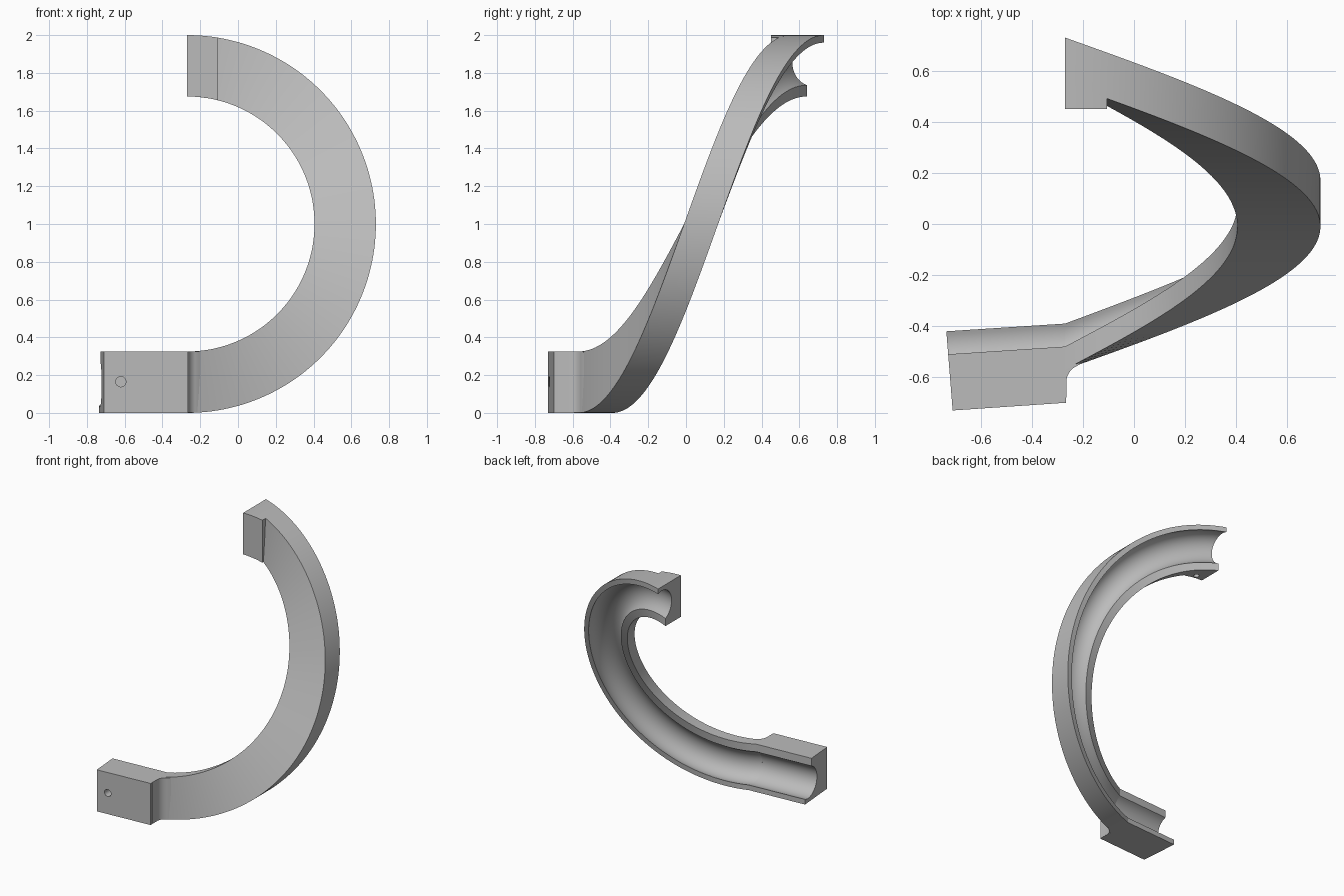
import bpy, bmesh, math
from mathutils import Matrix

if "Cube" in bpy.data.objects:
    bpy.data.objects.remove(bpy.data.objects["Cube"], do_unlink=True)

AX, AZ = -0.27, 1.0            # helix axis, running along y
R_OUT, R_IN = 1.0, 0.675
START, RISE = -0.39, 1.12      # outer lip at the bottom, climb over the half turn
WALL, STEP = 0.18, 0.09        # chute thickness, inner lip set-back
SLANT = 0.065                  # slope of the straight block

grey = bpy.data.materials.new("light grey")
grey.use_nodes = True
grey.diffuse_color = (0.5, 0.5, 0.5, 1)
grey.node_tree.nodes["Principled BSDF"].inputs["Base Color"].default_value = grey.diffuse_color


def loft(name, rings):
    """Skin a list of closed rings and cap both ends."""
    bm = bmesh.new()
    rows = [[bm.verts.new(p) for p in ring] for ring in rings]
    n = len(rows[0])
    for a, b in zip(rows, rows[1:]):
        for i in range(n):
            j = (i + 1) % n
            bm.faces.new((a[i], a[j], b[j], b[i]))
    bm.faces.new(rows[0])
    bm.faces.new(rows[-1][::-1])
    bmesh.ops.recalc_face_normals(bm, faces=bm.faces)
    mesh = bpy.data.meshes.new(name)
    bm.to_mesh(mesh)
    bm.free()
    obj = bpy.data.objects.new(name, mesh)
    bpy.context.collection.objects.link(obj)
    mesh.materials.append(grey)
    return obj


def section(depth):
    """(radius, y offset) outline with a round groove between two lips."""
    a, b = (0.96, 0.0), (0.735, -STEP)
    cr, cy = (a[0] + b[0]) / 2, (a[1] + b[1]) / 2
    rad = math.dist(a, b) / 2
    first = math.atan2(a[1] - cy, a[0] - cr)
    steps = 24
    groove = [(cr + rad * math.cos(first - math.pi * i / steps),
               cy + rad * math.sin(first - math.pi * i / steps)) for i in range(steps + 1)]
    return [(R_OUT, -depth), (R_OUT, 0)] + groove + [(R_IN, -STEP), (R_IN, -depth)]


def drill(obj, centre, radius, depth, rotation):
    """Cut a round blind hole."""
    bm = bmesh.new()
    bmesh.ops.create_cone(bm, cap_ends=True, segments=32, radius1=radius, radius2=radius,
                          depth=depth, matrix=Matrix.Translation(centre) @ rotation)
    mesh = bpy.data.meshes.new("hole_cutter")
    bm.to_mesh(mesh)
    bm.free()
    mesh.materials.append(grey)
    cutter = bpy.data.objects.new("hole_cutter", mesh)
    cutter.hide_render = True
    bpy.context.collection.objects.link(cutter)
    mod = obj.modifiers.new("hole", 'BOOLEAN')
    mod.object, mod.operation, mod.solver = cutter, 'DIFFERENCE', 'EXACT'
    bpy.context.view_layer.objects.active = obj
    bpy.ops.object.modifier_apply(modifier=mod.name)
    bpy.data.objects.remove(cutter, do_unlink=True)


# Half-turn helical chute
turns = 96
rings = []
for k in range(turns + 1):
    t = k / turns
    s, c = math.sin(math.pi * t), math.cos(math.pi * t)
    rings.append([(AX + r * s, START + RISE * t + off, AZ - r * c)
                  for r, off in section(WALL)])
chute = loft("helical_chute", rings)

# Straight lower block with the groove running through it
rings = []
for x0, lean in ((-0.735, 0.08), (AX, 0.015)):
    rings.append([(x0 - off * lean, START + SLANT * (x0 - AX) + off, AZ - r)
                  for r, off in section(0.31)])
lower = loft("lower_block", rings)

# Concave fillet between lower block and chute
arc = [math.radians(180 - 68 * i / 12) for i in range(13)]
outline = [(-0.27, -0.68), (-0.265, -0.68)]
outline += [(-0.195 + 0.07 * math.cos(a), -0.62 + 0.07 * math.sin(a)) for a in arc]
outline += [(-0.2, -0.54), (-0.27, -0.56)]
fillet = loft("lower_fillet", [[(x, y, z) for x, y in outline] for z in (0.001, 0.325)])

# Upper mounting block filling the front of the chute's end
rings = []
for k in range(13):
    dx = 0.165 * k / 12
    ring = []
    for r in (R_IN, R_OUT):
        z = AZ + math.sqrt(r * r - dx * dx)
        back = START - WALL + RISE * (1 - math.asin(dx / r) / math.pi) + 0.004
        pair = [(AX + dx, 0.45, z), (AX + dx, back, z)]
        ring += pair if r == R_IN else pair[::-1]
    rings.append(ring)
upper = loft("upper_block", rings)

# Pin holes
drill(lower, (-0.62, -0.69, 0.165), 0.027, 0.16, Matrix.Rotation(math.pi / 2, 4, 'X'))
drill(upper, (-0.19, 0.483, 1.68), 0.021, 0.2, Matrix.Identity(4))

# Smooth curves, sharp edges
bpy.ops.object.select_all(action='DESELECT')
for obj in (chute, lower, fillet, upper):
    obj.select_set(True)
bpy.context.view_layer.objects.active = chute
bpy.ops.object.shade_smooth_by_angle(angle=math.radians(30))
